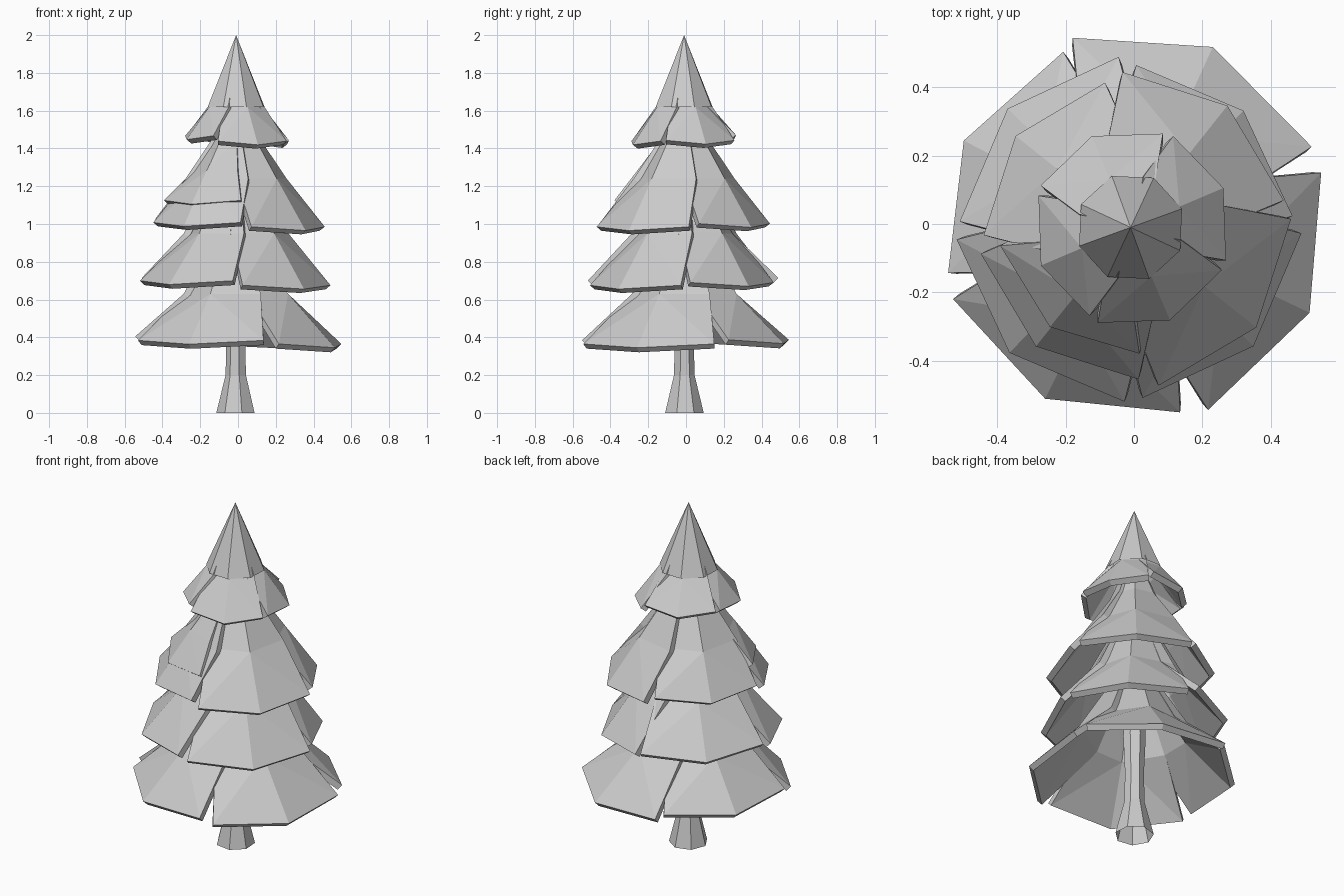
import bpy, bmesh, math

if "Cube" in bpy.data.objects:
    bpy.data.objects.remove(bpy.data.objects["Cube"])

CX, CY = -0.01, -0.01   # trunk axis


def polar(r, deg, z):
    a = math.radians(deg)
    return (CX + r * math.cos(a), CY + r * math.sin(a), z)


def make_object(name, verts, faces):
    me = bpy.data.meshes.new(name)
    me.from_pydata(verts, [], faces)
    me.update()
    ob = bpy.data.objects.new(name, me)
    bpy.context.collection.objects.link(ob)
    return ob


# faceted tube through (radius, height) rows, used for trunk
def tube(name, rows, n=7):
    verts = [polar(r, 360 * i / n - 73, z) for r, z in rows for i in range(n)]
    faces = [(k * n + i, k * n + (i + 1) % n, (k + 1) * n + (i + 1) % n, (k + 1) * n + i)
             for k in range(len(rows) - 1) for i in range(n)]
    make_object(name, verts, faces)


# pointed tip that joins the crown boughs
def tip(name, r, z0, z1, n=8):
    verts = [polar(r, 360 * i / n - 70, z0) for i in range(n)] + [(CX, CY, z1)]
    make_object(name, verts, [(i, (i + 1) % n, n) for i in range(n)])


# one bough: thick sheet running clockwise from start to end angle, rim up to trunk;
# it widens upward so neighbours overlap above an open notch
def bough(name, start, end, radii, z, profile, widen=1.25, n=3):
    mid = (start + end) / 2
    verts = []
    for k, (r, h) in enumerate([(None, z)] + profile):
        for i in range(n):
            a = start + (end - start) * i / (n - 1)
            if k == 0:   # rim: middle corner hangs slightly lower
                verts.append(polar(radii[i], a, h - (0.015 if i == 1 else -0.005)))
            else:        # trailing edge tucks under the next bough
                tuck = 0.92 if i == n - 1 else 1.0
                verts.append(polar(r * tuck, mid + (a - mid) * widen, h))
    faces = [(k * n + i + 1, k * n + i, (k + 1) * n + i, (k + 1) * n + i + 1)
             for k in range(len(profile)) for i in range(n - 1)]
    ob = make_object(name, verts, faces)
    # split the bent quads into flat facets, then thicken inward
    bm = bmesh.new()
    bm.from_mesh(ob.data)
    bmesh.ops.triangulate(bm, faces=bm.faces[:])
    bm.to_mesh(ob.data)
    bm.free()
    m = ob.modifiers.new("thickness", 'SOLIDIFY')
    m.thickness, m.offset = 0.035, -1


# tier: (name, first angle, sweep, gap, rim radii, rim height, profile above the rim)
tiers = [
    ("bottom_bough", 107, 83, 8, (.58, .58, .56, .55), .38,
     [(0.305, 0.63), (0.13, 0.92)]),
    ("lower_bough", 88, 84, 6, (.475, .50, .51, .50), .69,
     [(0.28, 0.95), (0.12, 1.25)]),
    ("upper_bough", 93, 83, 7, (.455, .47, .445, .43), 1.0,
     [(0.275, 1.24), (0.13, 1.45), (0.06, 1.62)]),
    ("crown_bough", 155, 84, 6, (.29, .295, .295, .285), 1.45,
     [(0.155, 1.62), (0.07, 1.8)]),
]

tube("trunk", [(0.105, 0.0), (0.056, 0.2), (0.052, 0.38), (0.062, 0.6), (0.05, 0.95)])
for name, first, sweep, gap, radii, z, profile in tiers:
    for i, r in enumerate(radii):
        a = first - i * (sweep + gap)
        # the side facing right and front droops a little more
        droop = 0.02 * math.cos(math.radians(a - sweep / 2 + 30))
        bough(f"{name}_{i + 1}", a, a - sweep, (r, r, r), z - droop, profile)
tip("crown_tip", 0.16, 1.62, 2.0)

# small overlapping shingle on the front left of the upper tier
bough("upper_shingle", -86, -172, (0.37, 0.375, 0.385), 1.12,
      [(0.25, 1.28), (0.12, 1.45)], widen=0.95)
